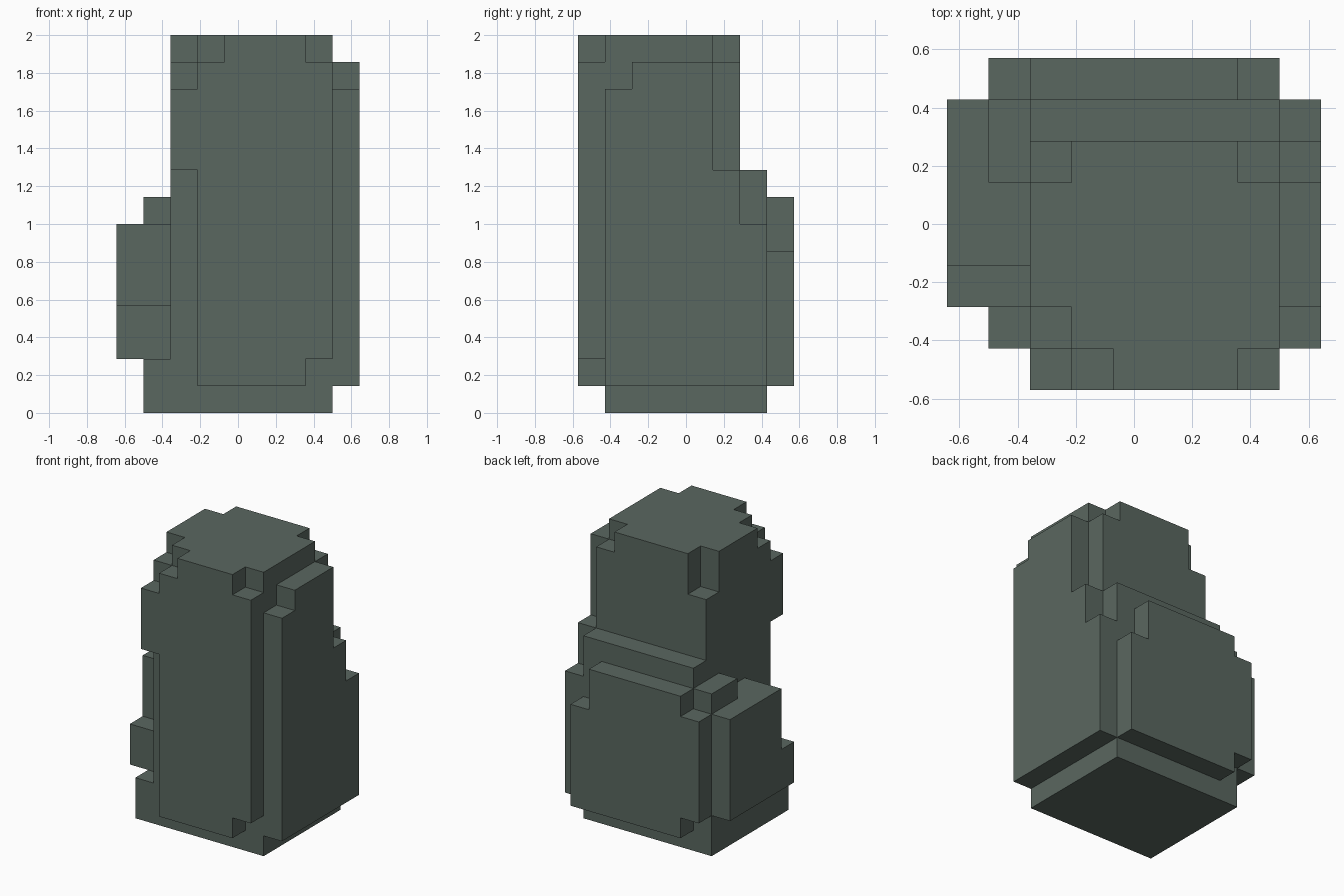
import bpy, bmesh
from mathutils import Vector

cube = bpy.data.objects.get("Cube")
if cube:
    bpy.data.objects.remove(cube, do_unlink=True)

U = 1 / 7  # edge length of one block

stone = bpy.data.materials.new("grey_green_stone")
stone.use_nodes = True
colour = (0.102, 0.136, 0.117, 1)
stone.diffuse_color = colour
bsdf = stone.node_tree.nodes["Principled BSDF"]
bsdf.inputs["Base Color"].default_value = colour
bsdf.inputs["Roughness"].default_value = 0.9

cells = set()


def block_range(x0, x1, y0, y1, z0, z1):
    return {(x, y, z) for x in range(x0, x1) for y in range(y0, y1) for z in range(z0, z1)}


def fill(*box):
    cells.update(block_range(*box))


def carve(*box):
    cells.difference_update(block_range(*box))


# Base and main tower, with chipped top corners
fill(1, 8, 1, 7, 0, 2)
fill(2, 8, 1, 6, 0, 14)
carve(2, 3, 1, 2, 13, 14)
carve(2, 3, 5, 6, 12, 14)
carve(7, 8, 5, 6, 13, 14)

# Front slab
fill(3, 8, 0, 1, 1, 13)
carve(7, 8, 0, 1, 1, 2)
fill(2, 3, 0, 1, 9, 12)
fill(4, 7, 0, 1, 13, 14)

# Stepped slab on the +x side
for y0, y1, top in ((1, 2, 12), (2, 5, 13), (5, 6, 9), (6, 7, 7)):
    fill(8, 9, y0, y1, 1, top)

# Back ledges
fill(2, 8, 6, 7, 0, 9)
fill(2, 7, 7, 8, 1, 8)
fill(7, 8, 7, 8, 1, 6)
fill(1, 2, 7, 8, 2, 7)

# Low shoulder on the -x side
fill(0, 2, 2, 3, 2, 4)
fill(0, 2, 3, 7, 2, 7)
fill(1, 2, 5, 7, 7, 8)

# Skin the blocks: keep only outer faces, then merge coplanar ones
bm = bmesh.new()
for cell in sorted(cells):
    for axis in range(3):
        for side in (0, 1):
            near = list(cell)
            near[axis] += 2 * side - 1
            if tuple(near) in cells:
                continue
            b, c = (axis + 1) % 3, (axis + 2) % 3
            ring = []
            for db, dc in ((0, 0), (1, 0), (1, 1), (0, 1)):
                p = list(cell)
                p[axis] += side
                p[b] += db
                p[c] += dc
                ring.append(bm.verts.new(Vector((p[0] - 4.5, p[1] - 4, p[2])) * U))
            bm.faces.new(ring if side else ring[::-1])
bmesh.ops.remove_doubles(bm, verts=bm.verts[:], dist=0.001)
bmesh.ops.dissolve_limit(bm, angle_limit=0.01, verts=bm.verts[:], edges=bm.edges[:])

mesh = bpy.data.meshes.new("stepped_rock")
bm.to_mesh(mesh)
bm.free()
mesh.materials.append(stone)
rock = bpy.data.objects.new("stepped_rock", mesh)
bpy.context.collection.objects.link(rock)
